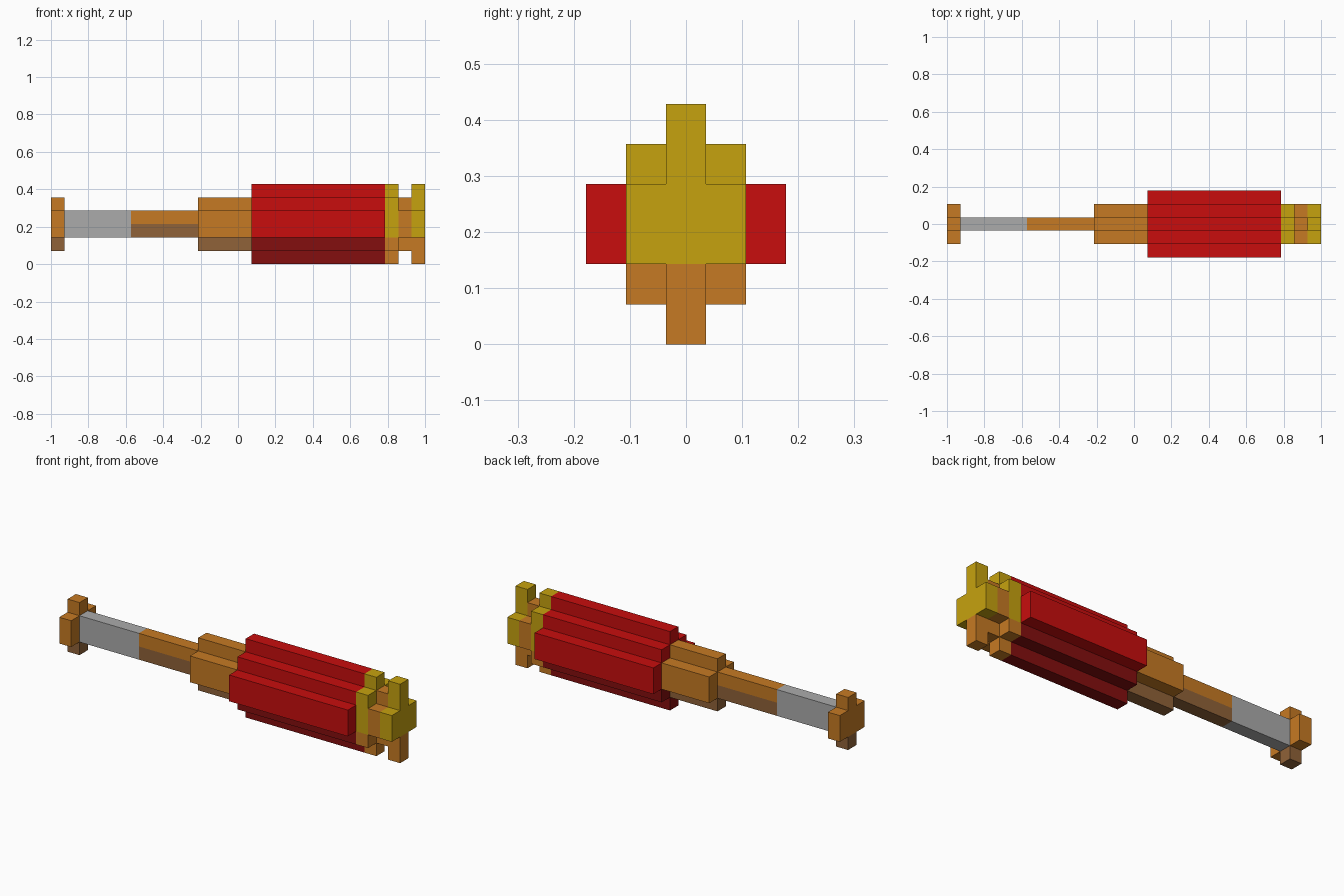
import bpy
import bmesh

cube = bpy.data.objects.get("Cube")
if cube:
    bpy.data.objects.remove(cube, do_unlink=True)

U = 1 / 14  # one block of the stepped design


def make_material(name, rgb):
    """Flat material from 0-255 display values."""
    lin = [((c / 255 + 0.055) / 1.055) ** 2.4 if c > 10 else c / 255 / 12.92 for c in rgb]
    mat = bpy.data.materials.new(name)
    mat.use_nodes = True
    mat.diffuse_color = (*lin, 1)
    bsdf = mat.node_tree.nodes["Principled BSDF"]
    bsdf.inputs["Base Color"].default_value = (*lin, 1)
    bsdf.inputs["Roughness"].default_value = 0.9
    return mat


RED = make_material("red", (200, 13, 13))
DARK_RED = make_material("dark red", (132, 14, 14))
ORANGE = make_material("orange", (198, 122, 35))
BROWN = make_material("brown", (144, 98, 56))
GOLD = make_material("gold", (198, 162, 15))
GREY = make_material("grey", (171, 171, 171))


def stepped_bar(name, x0, x1, bands, mat):
    """Extrude a stepped, y-symmetric profile along x.
    bands run bottom to top: (half width, bottom z, top z), in blocks."""
    side = [(h, z) for h, lo, hi in bands for z in (lo, hi)]
    outline = side + [(-h, z) for h, z in reversed(side)]
    bm = bmesh.new()
    face = bm.faces.new([bm.verts.new((x0 * U, y * U, z * U)) for y, z in outline])
    extruded = bmesh.ops.extrude_face_region(bm, geom=[face], use_keep_orig=True)
    moved = [v for v in extruded["geom"] if isinstance(v, bmesh.types.BMVert)]
    bmesh.ops.translate(bm, verts=moved, vec=((x1 - x0) * U, 0, 0))
    bmesh.ops.recalc_face_normals(bm, faces=bm.faces[:])
    mesh = bpy.data.meshes.new(name)
    bm.to_mesh(mesh)
    bm.free()
    mesh.materials.append(mat)
    obj = bpy.data.objects.new(name, mesh)
    bpy.context.collection.objects.link(obj)


SMALL_TOP = [(1.5, 2, 4), (0.5, 4, 5)]
SMALL_BOTTOM = [(0.5, 1, 2)]

# Small cross-shaped pommel
stepped_bar("pommel_upper", -14, -13, SMALL_TOP, ORANGE)
stepped_bar("pommel_lower", -14, -13, SMALL_BOTTOM, BROWN)

# Thin rod: bare metal, then a two-tone sleeve
stepped_bar("metal_rod", -13, -8, [(0.5, 2, 4)], GREY)
stepped_bar("sleeve_upper", -8, -3, [(0.5, 3, 4)], ORANGE)
stepped_bar("sleeve_lower", -8, -3, [(0.5, 2, 3)], BROWN)

# Collar between rod and body
stepped_bar("collar_upper", -3, 1, SMALL_TOP, ORANGE)
stepped_bar("collar_lower", -3, 1, SMALL_BOTTOM, BROWN)

# Large red body
stepped_bar("body_upper", 1, 11, [(2.5, 2, 4), (1.5, 4, 5), (0.5, 5, 6)], RED)
stepped_bar("body_lower", 1, 11, [(0.5, 0, 1), (1.5, 1, 2)], DARK_RED)

# Gold ring, narrow neck and end plate
stepped_bar("ring_upper", 11, 12, [(1.5, 2, 5), (0.5, 5, 6)], GOLD)
stepped_bar("ring_lower", 11, 12, [(0.5, 0, 1), (1.5, 1, 2)], ORANGE)
stepped_bar("neck", 12, 13, SMALL_BOTTOM + SMALL_TOP, ORANGE)
stepped_bar("end_plate_upper", 13, 14, [(1.5, 2, 4), (0.5, 4, 6)], GOLD)
stepped_bar("end_plate_lower", 13, 14, [(0.5, 0, 2)], ORANGE)
